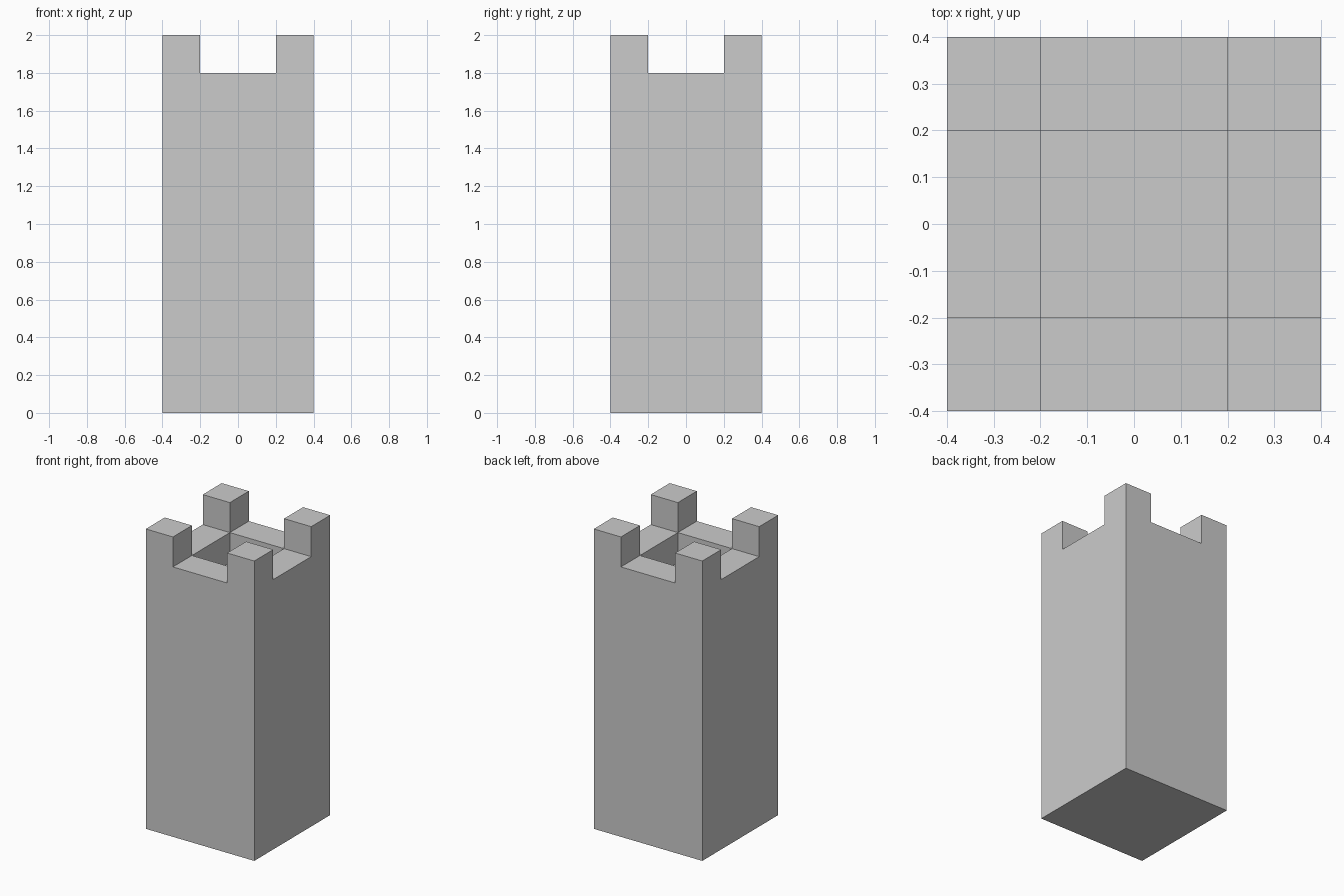
import bpy, bmesh
from mathutils import Vector

if "Cube" in bpy.data.objects:
    bpy.data.objects.remove(bpy.data.objects["Cube"])

HALF, INNER = 0.4, 0.2          # outer half width, half width of the notches
DECK, STEP = 1.8, 0.2           # parapet height, merlon height and pit depth

bm = bmesh.new()

# Tower shaft
bmesh.ops.create_cube(bm, size=1)
bmesh.ops.scale(bm, vec=(2 * HALF, 2 * HALF, DECK), verts=bm.verts)
bmesh.ops.translate(bm, vec=(0, 0, DECK / 2), verts=bm.verts)


def top_faces():
    return [f for f in bm.faces if f.calc_center_median().z > DECK - 1e-4]


# Divide the top into nine cells
for axis in (Vector((1, 0, 0)), Vector((0, 1, 0))):
    for offset in (-INNER, INNER):
        faces = top_faces()
        edges = {e for f in faces for e in f.edges}
        verts = {v for f in faces for v in f.verts}
        bmesh.ops.bisect_plane(bm, geom=[*verts, *edges, *faces],
                               plane_co=axis * offset, plane_no=axis)

# Raise the corner cells into merlons, sink the middle cell into a pit
corners, middle = [], []
for f in top_faces():
    c = f.calc_center_median()
    if abs(c.x) > INNER and abs(c.y) > INNER:
        corners.append(f)
    elif abs(c.x) < INNER and abs(c.y) < INNER:
        middle.append(f)
for cells, dz in ((corners, STEP), (middle, -STEP)):
    moved = bmesh.ops.extrude_discrete_faces(bm, faces=cells)["faces"]
    verts = list({v for f in moved for v in f.verts})
    bmesh.ops.translate(bm, vec=(0, 0, dz), verts=verts)

bmesh.ops.recalc_face_normals(bm, faces=bm.faces)
mesh = bpy.data.meshes.new("tower")
bm.to_mesh(mesh)
bm.free()
bpy.context.collection.objects.link(bpy.data.objects.new("tower", mesh))
